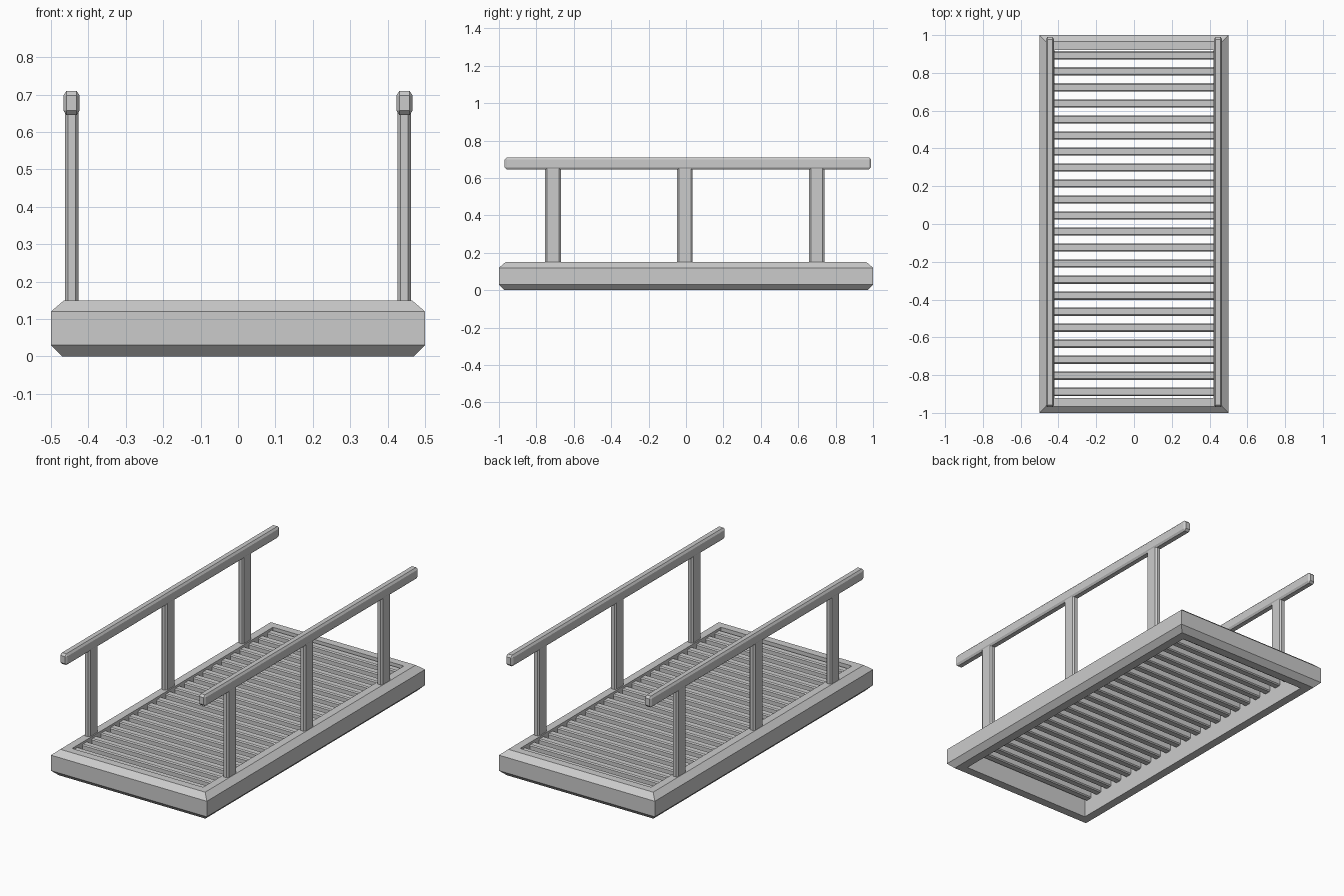
import bpy, bmesh

if "Cube" in bpy.data.objects:
    bpy.data.objects.remove(bpy.data.objects["Cube"])

grey = bpy.data.materials.new("light_grey")
grey.diffuse_color = (0.6, 0.6, 0.6, 1)
grey.use_nodes = True
grey.node_tree.nodes["Principled BSDF"].inputs["Base Color"].default_value = grey.diffuse_color


def finish(bm, name):
    bmesh.ops.recalc_face_normals(bm, faces=bm.faces[:])
    me = bpy.data.meshes.new(name)
    bm.to_mesh(me)
    bm.free()
    me.materials.append(grey)
    ob = bpy.data.objects.new(name, me)
    bpy.context.collection.objects.link(ob)
    return ob


def beam(name, lo, hi, chamfer):
    """Box between two corners, all edges chamfered (chamfer given per axis)."""
    bm = bmesh.new()
    bmesh.ops.create_cube(bm, size=2)
    size = [(b - a) / 2 for a, b in zip(lo, hi)]
    mid = [(b + a) / 2 for a, b in zip(lo, hi)]
    # scale so that a unit bevel equals the chamfer on each axis
    for v in bm.verts:
        v.co = [c * s / k for c, s, k in zip(v.co, size, chamfer)]
    bmesh.ops.bevel(bm, geom=bm.edges[:], offset=1, segments=1,
                    affect='EDGES', profile=0.5)
    for v in bm.verts:
        v.co = [c * k + m for c, k, m in zip(v.co, chamfer, mid)]
    return finish(bm, name)


# Deck frame: chamfered profile (inset, height) swept round a rectangle
profile = [(0, 0.03), (0, 0.12), (0.035, 0.15), (0.08, 0.15), (0.08, 0), (0.03, 0)]
bm = bmesh.new()
rings = [[bm.verts.new((sx * (0.5 - d), sy * (1 - d), z)) for d, z in profile]
         for sx, sy in ((-1, -1), (1, -1), (1, 1), (-1, 1))]
n = len(profile)
for i in range(4):
    a, b = rings[i], rings[(i + 1) % 4]
    for j in range(n):
        k = (j + 1) % n
        bm.faces.new((a[j], b[j], b[k], a[k]))
finish(bm, "deck_frame")

# Deck slats
for i in range(22):
    y = -0.888 + i * 0.0848
    beam(f"slat_{i + 1}", (-0.43, y - 0.022, 0.095), (0.43, y + 0.022, 0.137),
         (0.006, 0.006, 0.006))

# Railings: three posts and a handrail on each side
for side, s in (("left", -1), ("right", 1)):
    x = s * 0.445
    for i, y in enumerate((-0.711, -0.006, 0.699)):
        beam(f"{side}_post_{i + 1}", (x - 0.018, y - 0.042, 0.13),
             (x + 0.018, y + 0.042, 0.665), (0.008, 0.01, 0.008))
    beam(f"{side}_handrail", (x - 0.0215, -0.97, 0.645), (x + 0.0215, 0.99, 0.71),
         (0.008, 0.012, 0.012))
